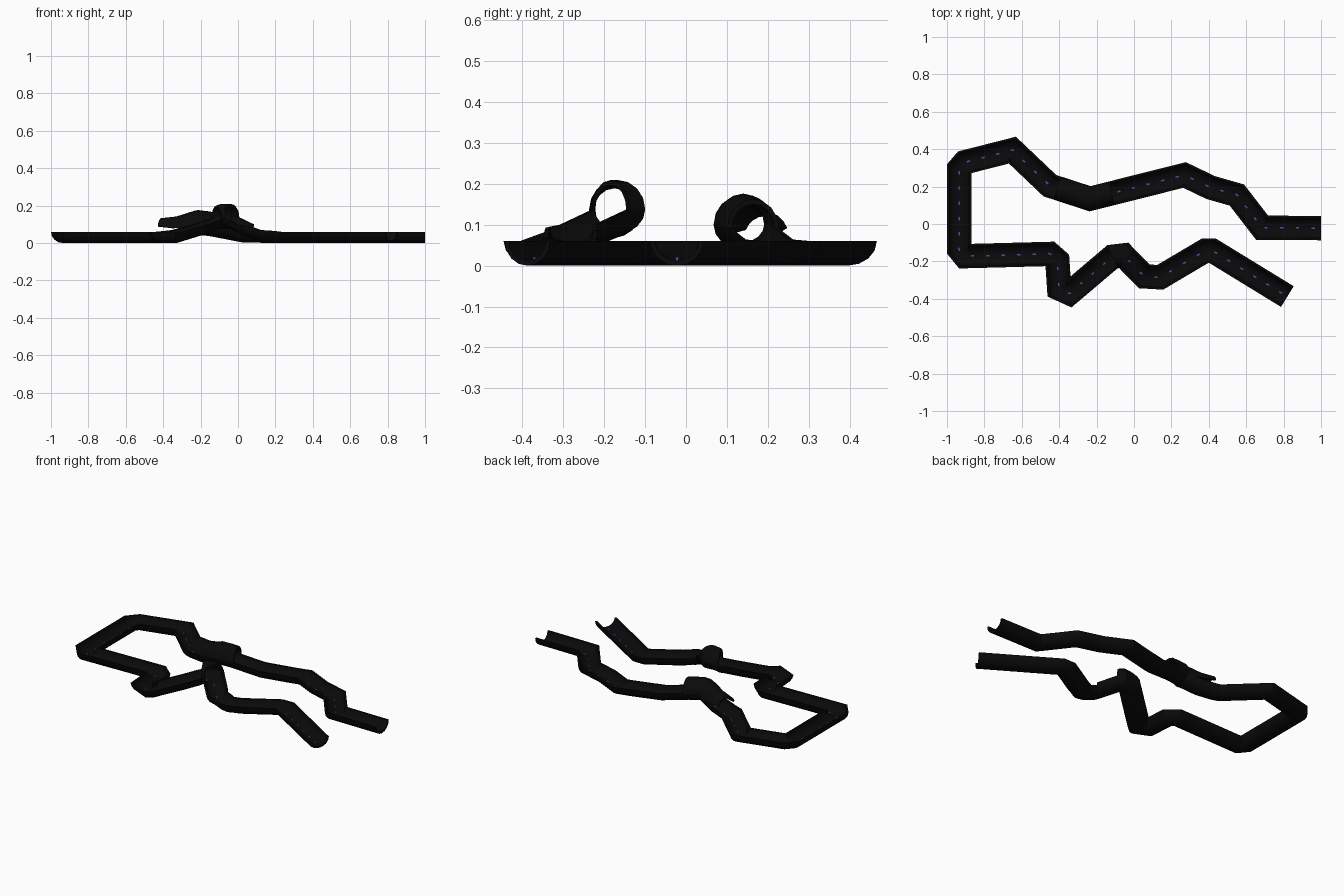
import bpy, bmesh, math
from mathutils import Vector

if "Cube" in bpy.data.objects:
    bpy.data.objects.remove(bpy.data.objects["Cube"])

def material(name, rgb):
    m = bpy.data.materials.new(name)
    m.diffuse_color = (*rgb, 1)
    m.use_nodes = True
    m.node_tree.nodes["Principled BSDF"].inputs["Base Color"].default_value = m.diffuse_color
    return m

BLACK = material("black", (0.003, 0.003, 0.003))
PURPLE = material("purple", (0.09, 0.07, 0.42))

# Centre line of the track seen from above
PATH = [(1.0, -.022), (.685, -.02), (.55, .155), (.41, .195), (.27, .262), (-.235, .135),
        (-.45, .205), (-.65, .395), (-.905, .33), (-.935, .295), (-.935, -.135),
        (-.905, -.172), (-.45, -.16), (-.41, -.195), (-.40, -.345), (-.345, -.37),
        (-.115, -.175), (-.055, -.168), (.055, -.28), (.14, -.285), (.38, -.143),
        (.42, -.143), (.82, -.388)]
# Height of the track bed along x, for the back run and the front run
BACK = [(-.42, 0), (-.33, .01), (-.22, .045), (-.15, .037), (.02, .004), (.2, 0)]
FRONT = [(-.33, 0), (-.2, .04), (-.09, .078), (-.04, .078), (.05, .035), (.12, .01), (.2, 0)]

def lift(x, y):
    keys = BACK if y > 0 else FRONT
    if x <= keys[0][0] or x >= keys[-1][0]:
        return 0
    for (a, za), (b, zb) in zip(keys, keys[1:]):
        if x <= b:
            return za + (zb - za) * (x - a) / (b - a)

def sample(step=.02):
    """Points along the path with mitred sideways vectors."""
    pts = [Vector(p) for p in PATH]
    dirs = [(b - a).normalized() for a, b in zip(pts, pts[1:])]
    out = []
    def add(p, side, d):
        out.append((Vector((p.x, p.y, lift(p.x, p.y))), Vector((side.x, side.y, 0)), d))
    for i, p in enumerate(pts):
        d0, d1 = dirs[max(i - 1, 0)], dirs[min(i, len(dirs) - 1)]
        t = (d0 + d1).normalized()
        add(p, Vector((-t.y, t.x)) * min(1 / max(t.dot(d1), .1), 1.25), t)
        if i < len(dirs):
            n = max(1, int((pts[i + 1] - p).length / step))
            for k in range(1, n):
                add(p.lerp(pts[i + 1], k / n), Vector((-d1.y, d1.x)), d1)
    return out

def finish(name, bm, mat):
    bmesh.ops.recalc_face_normals(bm, faces=bm.faces)
    me = bpy.data.meshes.new(name)
    bm.to_mesh(me)
    bm.free()
    me.materials.append(mat)
    ob = bpy.data.objects.new(name, me)
    bpy.context.collection.objects.link(ob)
    return ob

def loft(name, stations, section):
    """Sweep a closed section (offset, height) along the stations."""
    bm = bmesh.new()
    rings = []
    for i, (p, side, d) in enumerate(stations):
        rings.append([bm.verts.new(p + side * u + Vector((0, 0, z)))
                      for u, z in section(i / (len(stations) - 1))])
    n = len(rings[0])
    for r0, r1 in zip(rings, rings[1:]):
        for j in range(n):
            k = (j + 1) % n
            bm.faces.new((r0[j], r0[k], r1[k], r1[j]))
    half = n // 2
    for r in (rings[0], rings[-1]):     # end caps as strips between outer and inner wall
        for j in range(half - 1):
            bm.faces.new((r[j], r[j + 1], r[n - 2 - j], r[n - 1 - j]))
    ob = finish(name, bm, BLACK)
    bpy.ops.object.select_all(action='DESELECT')
    ob.select_set(True)
    bpy.context.view_layer.objects.active = ob
    bpy.ops.object.shade_smooth_by_angle(angle=math.radians(30))
    return ob

def arc(rx, rz, sign, a0=0, n=8):
    angles = [a0 + (math.pi - 2 * a0) * k / n for k in range(n + 1)]
    return [(rx * math.cos(a), .06 + sign * rz * math.sin(a)) for a in angles]

def channel(t):
    return arc(.065, .06, -1) + arc(.054, .047, -1)[::-1]

def roof(t, cut=0):
    a0 = cut * max(0, 1 - (1 - t) / .4)      # pointed overhang towards the end
    return arc(.065, .072, 1, a0) + arc(.054, .06, 1, a0)[::-1]

stations = sample()

# Half-pipe track
loft("track_channel", stations, channel)

# Covered stretches
back = [s for s in stations if s[0].y > 0 and -.43 < s[0].x < -.1]
loft("back_tunnel_roof", back, lambda t: roof(t, .45))
front = [s for s in stations if s[0].y < 0 and -.13 < s[0].x < -.03]
loft("front_tunnel_roof", front, roof)

# Centre line markers
bm = bmesh.new()
for p, side, d in stations[2::4]:
    f = Vector((d.x, d.y, 0)) * .009
    s = side.normalized() * .004
    lo, hi = ([bm.verts.new(p + f * a + s * b + Vector((0, 0, z)))
               for a, b in ((-1, -1), (1, -1), (1, 1), (-1, 1))] for z in (.012, .021))
    bm.faces.new(lo)
    bm.faces.new(hi)
    for j in range(4):
        k = (j + 1) % 4
        bm.faces.new((lo[j], lo[k], hi[k], hi[j]))
finish("centre_markers", bm, PURPLE)
